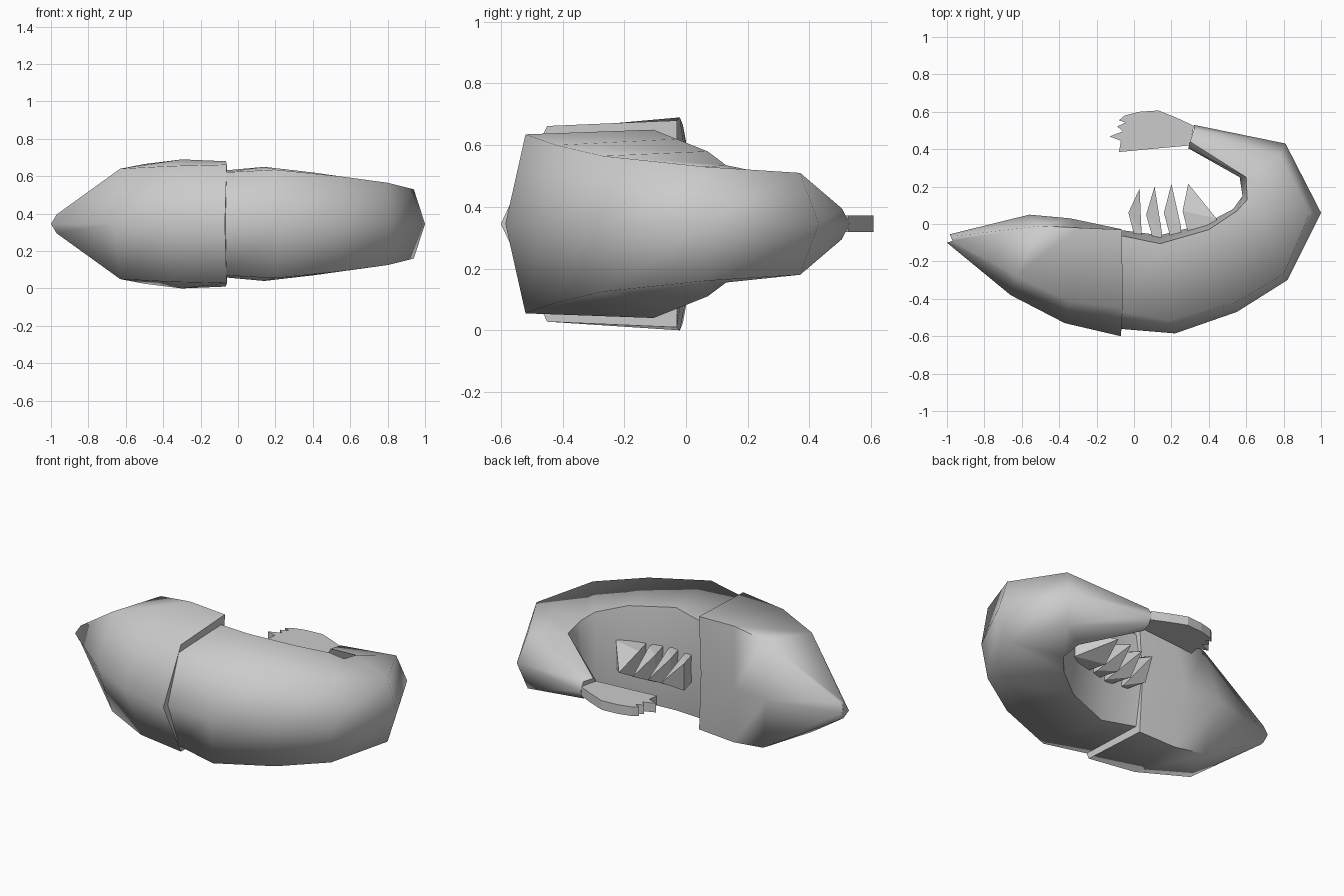
import bpy
import bmesh
import math

cube = bpy.data.objects.get("Cube")
if cube:
    bpy.data.objects.remove(cube, do_unlink=True)

MID = 0.345  # height of the symmetry plane

grey = bpy.data.materials.new("shell_grey")
grey.use_nodes = True
COLOUR = (0.6, 0.6, 0.6, 1)
grey.diffuse_color = COLOUR
grey.node_tree.nodes["Principled BSDF"].inputs["Base Color"].default_value = COLOUR


def finish(name, bm, smooth=None):
    bmesh.ops.recalc_face_normals(bm, faces=bm.faces)
    mesh = bpy.data.meshes.new(name)
    bm.to_mesh(mesh)
    bm.free()
    mesh.materials.append(grey)
    obj = bpy.data.objects.new(name, mesh)
    bpy.context.collection.objects.link(obj)
    if smooth:
        bpy.ops.object.select_all(action='DESELECT')
        obj.select_set(True)
        bpy.context.view_layer.objects.active = obj
        bpy.ops.object.shade_smooth_by_angle(angle=math.radians(smooth))
    return obj


def loft(name, sections):
    """Six-sided rings: back ridge, back corner, belly corner, belly ridge."""
    bm = bmesh.new()
    rings = []
    for back, bc, ic, belly in sections:
        pts = [(*back, 0), bc, ic, (*belly, 0),
               (ic[0], ic[1], -ic[2]), (bc[0], bc[1], -bc[2])]
        rings.append([bm.verts.new((x, y, MID + z)) for x, y, z in pts])
    for a, b in zip(rings, rings[1:]):
        for i in range(6):
            j = (i + 1) % 6
            bm.faces.new((a[i], a[j], b[j], b[i]))
    bm.faces.new(rings[0])
    bm.faces.new(rings[-1])
    return finish(name, bm, 75)


# Head shell, from the pointed nose to the rear rim
loft("head_shell", [
    ((-1.0, -0.10), (-0.97, -0.09, 0.05), (-0.965, -0.065, 0.05), (-0.985, -0.055)),
    ((-0.66, -0.38), (-0.63, -0.28, 0.295), (-0.50, -0.01, 0.32), (-0.56, 0.05)),
    ((-0.37, -0.53), (-0.35, -0.41, 0.31), (-0.30, -0.02, 0.345), (-0.34, 0.03)),
    ((-0.07, -0.60), (-0.06, -0.45, 0.317), (-0.065, -0.03, 0.335), (-0.08, -0.025)),
])

# Curled abdomen, starting just inside the head rim
loft("abdomen", [
    ((-0.08, -0.56), (-0.08, -0.465, 0.275), (-0.08, -0.06, 0.285), (-0.09, -0.03)),
    ((0.22, -0.585), (0.20, -0.52, 0.29), (0.14, -0.105, 0.305), (0.14, -0.06)),
    ((0.55, -0.47), (0.54, -0.42, 0.255), (0.40, -0.03, 0.275), (0.38, 0.0)),
    ((0.82, -0.30), (0.80, -0.27, 0.22), (0.55, 0.07, 0.235), (0.53, 0.08)),
    ((1.0, 0.06), (0.94, 0.06, 0.185), (0.605, 0.13, 0.19), (0.58, 0.15)),
    ((0.81, 0.43), (0.78, 0.37, 0.165), (0.60, 0.25, 0.165), (0.565, 0.25)),
    ((0.32, 0.53), (0.32, 0.505, 0.05), (0.30, 0.44, 0.05), (0.29, 0.405)),
])


# Tail fan: a slab with a notched end
outline = [(0.32, 0.525), (0.23, 0.567), (0.13, 0.607), (0.03, 0.60), (-0.05, 0.58),
           (-0.08, 0.555), (-0.045, 0.542), (-0.09, 0.522), (-0.06, 0.495),
           (-0.13, 0.468), (-0.07, 0.445), (-0.08, 0.385), (0.10, 0.402), (0.30, 0.42)]
bm = bmesh.new()
face = bm.faces.new([bm.verts.new((x, y, MID - 0.027)) for x, y in outline])
up = bmesh.ops.extrude_face_region(bm, geom=[face])
bmesh.ops.translate(bm, vec=(0, 0, 0.054),
                    verts=[v for v in up["geom"] if isinstance(v, bmesh.types.BMVert)])
finish("tail_fan", bm)

# Legs: four wedges, each rising to a single point
for n, (x, y, tip, right) in enumerate([
        (-0.03, 0.06, (0.03, 0.19), (0.04, -0.04)),
        (0.065, 0.05, (0.11, 0.20), (0.15, -0.05)),
        (0.16, 0.06, (0.20, 0.215), (0.25, -0.01)),
        (0.26, 0.07, (0.29, 0.215), (0.44, 0.03))]):
    bm = bmesh.new()
    base = [(x, y), (x + 0.05, -0.13), (right[0], right[1] - 0.08), right]
    low = [bm.verts.new((px, py, MID - 0.08)) for px, py in base]
    high = [bm.verts.new((px, py, MID + 0.08)) for px, py in base]
    apex = bm.verts.new((*tip, MID))
    bm.faces.new(low)
    bm.faces.new(high)
    for i in range(3):
        bm.faces.new((low[i], low[i + 1], high[i + 1], high[i]))
    for a, b in ((low[0], high[0]), (low[3], high[3]), (low[0], low[3]), (high[0], high[3])):
        bm.faces.new((a, b, apex))
    finish(f"leg_{n + 1}", bm)
